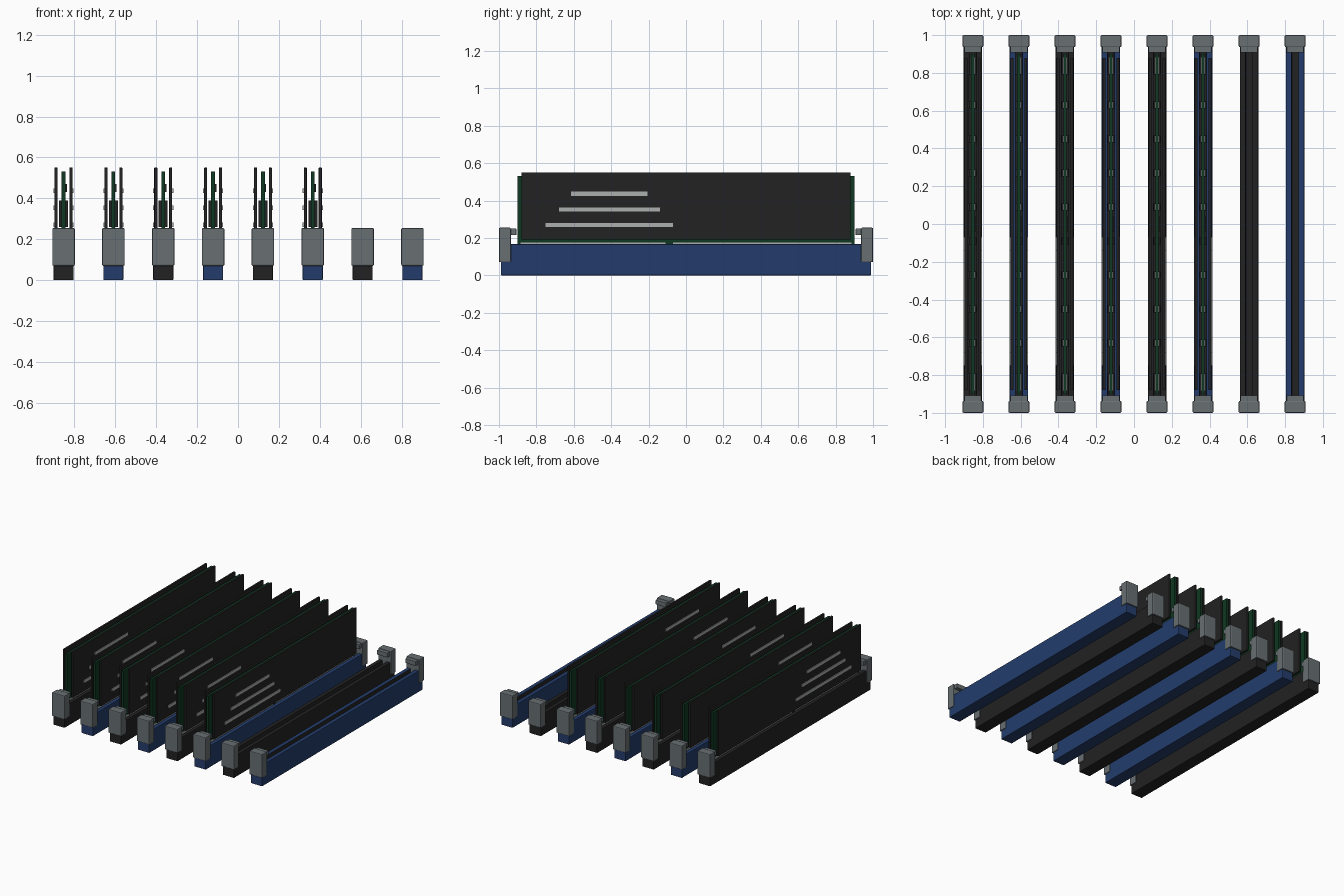
import bpy, bmesh

cube = bpy.data.objects.get("Cube")
if cube:
    bpy.data.objects.remove(cube, do_unlink=True)


def material(name, rgb):
    m = bpy.data.materials.new(name)
    m.use_nodes = True
    m.diffuse_color = (*rgb, 1)
    m.node_tree.nodes["Principled BSDF"].inputs["Base Color"].default_value = (*rgb, 1)
    return m


BLACK = material("black plastic", (0.016, 0.016, 0.016))
BLUE = material("blue plastic", (0.017, 0.046, 0.15))
GREY = material("grey latch", (0.14, 0.16, 0.17))
GREEN = material("green board", (0.005, 0.04, 0.016))
SILVER = material("silver", (0.42, 0.43, 0.43))


def finish(name, bm, mats, bevel=0):
    bmesh.ops.recalc_face_normals(bm, faces=bm.faces)
    mesh = bpy.data.meshes.new(name)
    bm.to_mesh(mesh)
    bm.free()
    for m in mats:
        mesh.materials.append(m)
    obj = bpy.data.objects.new(name, mesh)
    bpy.context.collection.objects.link(obj)
    if bevel:
        mod = obj.modifiers.new("bevel", "BEVEL")
        mod.width = bevel
        mod.segments = 2
    return obj


def add_box(bm, x, y, z):
    """Box spanning the given (low, high) ranges."""
    verts = bmesh.ops.create_cube(bm, size=1)["verts"]
    for v in verts:
        v.co = [lo + (c + 0.5) * (hi - lo) for c, (lo, hi) in zip(v.co, (x, y, z))]


def both_sides(bm, cx, x, y, z):
    """A box and its mirror image about the module's centre plane."""
    add_box(bm, (cx + x[0], cx + x[1]), y, z)
    add_box(bm, (cx - x[1], cx - x[0]), y, z)


def make_slot(cx, colour):
    # U-shaped channel drawn out along y, with a dark groove
    half, lip, top, floor = 0.049, 0.018, 0.167, 0.13
    profile = [(-half, 0), (half, 0), (half, top), (lip, top),
               (lip, floor), (-lip, floor), (-lip, top), (-half, top)]
    bm = bmesh.new()
    face = bm.faces.new([bm.verts.new((cx + x, -0.99, z)) for x, z in profile])
    new = bmesh.ops.extrude_face_region(bm, geom=[face])["geom"]
    for v in new:
        if isinstance(v, bmesh.types.BMVert):
            v.co.y = 0.99
    for f in bm.faces:
        c = f.calc_center_median()
        if abs(c.x - cx) < lip + 0.001 and c.z > 0.12:
            f.material_index = 1
    finish("slot", bm, [colour, BLACK], 0.004)

    # End latches, each with a smaller tab facing the module
    for s in (-1, 1):
        bm = bmesh.new()
        add_box(bm, (cx - 0.055, cx + 0.055), sorted((s * 0.936, s)), (0.07, 0.255))
        finish("latch", bm, [GREY], 0.006)
        bm = bmesh.new()
        add_box(bm, (cx - 0.045, cx + 0.045), sorted((s * 0.907, s * 0.94)), (0.215, 0.25))
        finish("latch_tab", bm, [GREY], 0.003)


def make_module(cx):
    # Circuit board
    bm = bmesh.new()
    add_box(bm, (cx - 0.009, cx + 0.009), (-0.9, 0.9), (0.135, 0.53))
    finish("board", bm, [GREEN])

    # Contact strips, broken by the key notch
    bm = bmesh.new()
    for y in ((-0.885, -0.11), (-0.07, 0.885)):
        both_sides(bm, cx, (0.009, 0.013), y, (0.135, 0.176))
    finish("contacts", bm, [SILVER])

    # Row of memory chips and one small controller
    bm = bmesh.new()
    for i in range(-4, 5):
        y = i * 0.18
        both_sides(bm, cx, (0.009, 0.022), (y - 0.075, y + 0.075), (0.26, 0.39))
    add_box(bm, (cx + 0.009, cx + 0.016), (-0.04, 0.04), (0.43, 0.47))
    finish("chips", bm, [BLACK])

    # Heat spreader plates with raised stripes
    bm = bmesh.new()
    both_sides(bm, cx, (0.029, 0.044), (-0.88, 0.88), (0.192, 0.55))
    finish("heat_spreaders", bm, [BLACK], 0.002)
    bm = bmesh.new()
    for z, start, end in ((0.27, -0.75, -0.07), (0.353, -0.68, -0.14), (0.436, -0.615, -0.205)):
        both_sides(bm, cx, (0.043, 0.049), (start, end), (z - 0.011, z + 0.011))
    finish("stripes", bm, [SILVER])


# Eight slots of alternating colour, the first six filled
for i in range(8):
    cx = (i - 3.5) * 0.2437
    make_slot(cx, BLUE if i % 2 else BLACK)
    if i < 6:
        make_module(cx)
